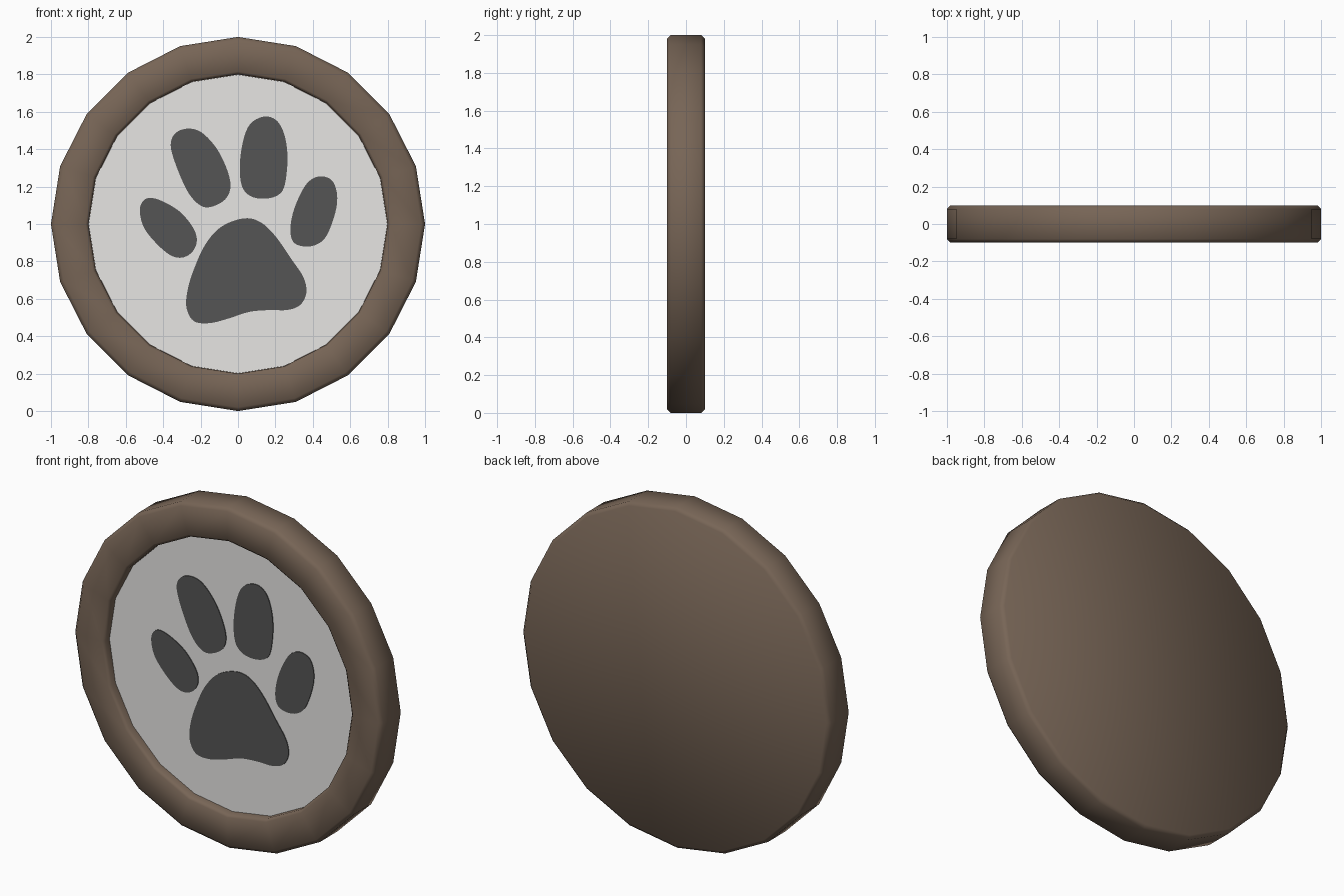
import bpy, bmesh, math

if "Cube" in bpy.data.objects:
    bpy.data.objects.remove(bpy.data.objects["Cube"])

SIDES = 20
PLATE_Y = -0.05      # recessed front panel
CZ = 1.0             # centre height


def material(name, rgb):
    m = bpy.data.materials.new(name)
    m.diffuse_color = (*rgb, 1)
    m.use_nodes = True
    m.node_tree.nodes["Principled BSDF"].inputs["Base Color"].default_value = m.diffuse_color
    return m


BROWN = material("brown", (0.185, 0.13, 0.093))
PALE = material("pale grey", (0.80, 0.79, 0.775))
DARK = material("dark grey", (0.09, 0.09, 0.09))


def finish(bm, name, mat):
    bmesh.ops.recalc_face_normals(bm, faces=bm.faces)
    me = bpy.data.meshes.new(name)
    bm.to_mesh(me)
    bm.free()
    ob = bpy.data.objects.new(name, me)
    bpy.context.collection.objects.link(ob)
    me.materials.append(mat)
    return ob


def ring(bm, r, y):
    return [bm.verts.new((r * math.cos(2 * math.pi * i / SIDES), y,
                          CZ + r * math.sin(2 * math.pi * i / SIDES)))
            for i in range(SIDES)]


def disc(name, profile, mat):
    """Turned closed disc from (radius, y) pairs, capped at both ends."""
    bm = bmesh.new()
    rings = [ring(bm, r, y) for r, y in profile]
    for a, b in zip(rings, rings[1:]):
        for i in range(SIDES):
            j = (i + 1) % SIDES
            bm.faces.new((a[i], a[j], b[j], b[i]))
    bm.faces.new(rings[0])
    bm.faces.new(rings[-1])
    return finish(bm, name, mat)


def smooth_loop(pts, steps=5):
    """Closed Catmull-Rom curve through the points."""
    out, n = [], len(pts)
    for i in range(n):
        p0, p1, p2, p3 = (pts[(i + k) % n] for k in (-1, 0, 1, 2))
        for s in range(steps):
            t = s / steps
            out.append(tuple(0.5 * (2 * b + (c - a) * t
                                    + (2 * a - 5 * b + 4 * c - d) * t * t
                                    + (3 * b - a - 3 * c + d) * t ** 3)
                             for a, b, c, d in zip(p0, p1, p2, p3)))
    return out


def inlay(name, pts):
    """Thin dark plate lying on the panel."""
    bm = bmesh.new()
    loop = smooth_loop(pts)
    front = [bm.verts.new((x, PLATE_Y - 0.005, z)) for x, z in loop]
    back = [bm.verts.new((x, PLATE_Y - 0.0005, z)) for x, z in loop]
    bm.faces.new(front)
    bm.faces.new(back[::-1])
    for i in range(len(loop)):
        j = (i + 1) % len(loop)
        bm.faces.new((front[i], back[i], back[j], front[j]))
    finish(bm, name, DARK)


# Wooden body: bevelled disc with a raised rim around a recess
body = disc("rim_body", [(0.98, 0.1), (1.0, 0.08), (1.0, -0.08), (0.98, -0.1),
                         (0.815, -0.1), (0.8, -0.085), (0.8, PLATE_Y + 0.01)], BROWN)
bpy.context.view_layer.objects.active = body
body.select_set(True)
bpy.ops.object.shade_smooth_by_angle(angle=math.radians(60))
body.select_set(False)

# Pale front panel
disc("front_panel", [(0.799, PLATE_Y), (0.799, PLATE_Y + 0.008)], PALE)

# Paw print: main pad and four toes
inlay("paw_pad", [(0.03, 1.03), (0.12, 1.01), (0.20, 0.935), (0.28, 0.82), (0.35, 0.715),
                  (0.365, 0.63), (0.33, 0.565), (0.26, 0.54), (0.17, 0.54), (0.06, 0.53),
                  (-0.05, 0.495), (-0.15, 0.47), (-0.235, 0.48), (-0.275, 0.55),
                  (-0.27, 0.645), (-0.235, 0.76), (-0.175, 0.89), (-0.09, 0.985)])
inlay("toe_outer_left", [(-0.47, 1.14), (-0.40, 1.12), (-0.31, 1.065), (-0.24, 0.98),
                         (-0.22, 0.91), (-0.245, 0.85), (-0.30, 0.82), (-0.365, 0.835),
                         (-0.445, 0.905), (-0.505, 0.985), (-0.525, 1.07), (-0.51, 1.12)])
inlay("toe_inner_left", [(-0.27, 1.51), (-0.195, 1.49), (-0.115, 1.405), (-0.06, 1.295),
                         (-0.04, 1.20), (-0.07, 1.13), (-0.15, 1.09), (-0.21, 1.105),
                         (-0.27, 1.175), (-0.33, 1.31), (-0.36, 1.42), (-0.335, 1.485)])
inlay("toe_inner_right", [(0.145, 1.575), (0.21, 1.55), (0.25, 1.47), (0.265, 1.35),
                          (0.25, 1.21), (0.215, 1.155), (0.14, 1.135), (0.065, 1.15),
                          (0.02, 1.205), (0.01, 1.32), (0.03, 1.455), (0.07, 1.54)])
inlay("toe_outer_right", [(0.45, 1.255), (0.505, 1.23), (0.53, 1.155), (0.52, 1.06),
                          (0.475, 0.94), (0.42, 0.89), (0.35, 0.88), (0.295, 0.905),
                          (0.28, 0.975), (0.30, 1.08), (0.35, 1.19), (0.395, 1.24)])
